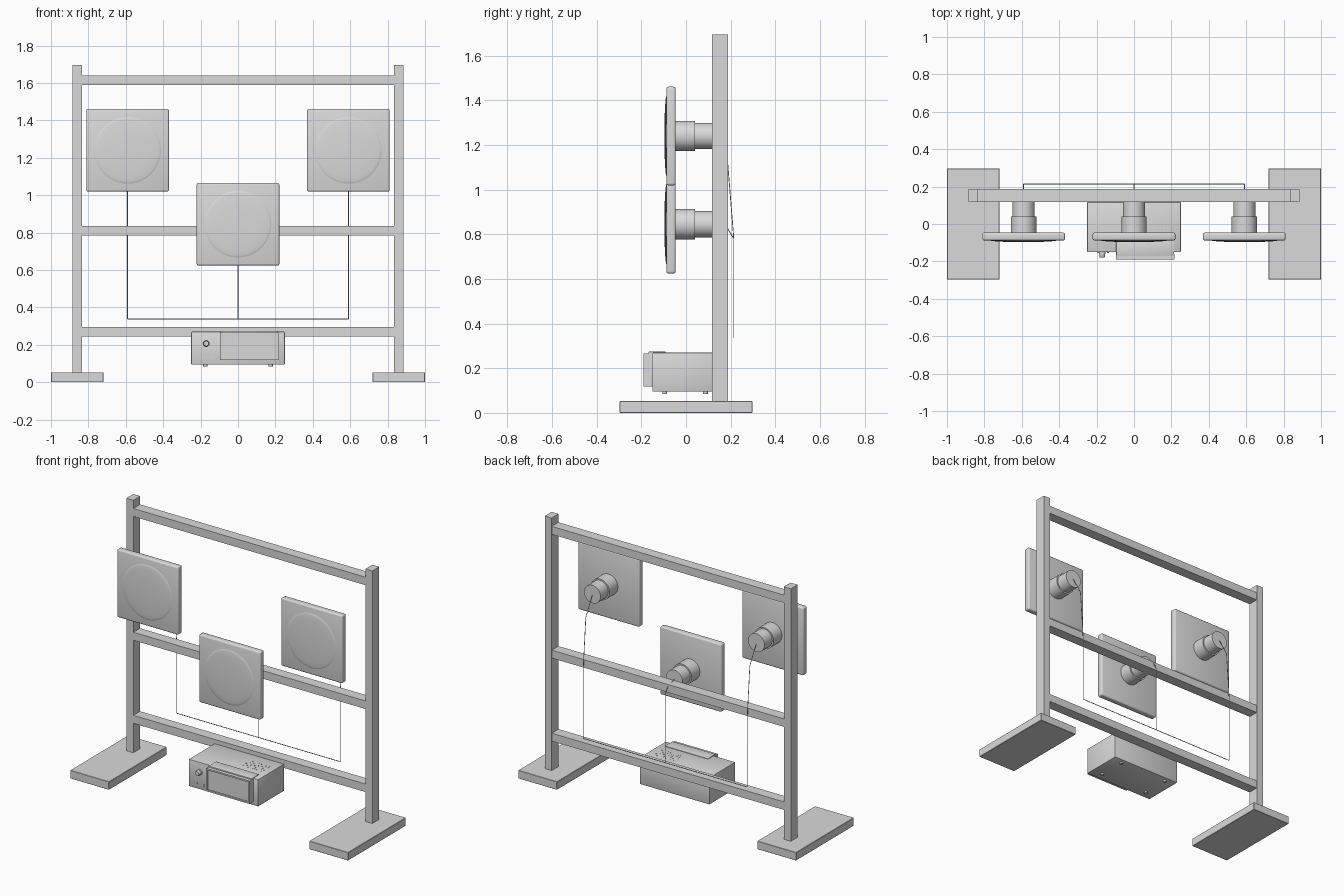
import bpy, bmesh, math
from mathutils import Vector, Matrix

if "Cube" in bpy.data.objects:
    bpy.data.objects.remove(bpy.data.objects["Cube"])

grey = bpy.data.materials.new("light grey")
grey.diffuse_color = (0.7, 0.7, 0.7, 1)
grey.use_nodes = True
grey.node_tree.nodes["Principled BSDF"].inputs["Base Color"].default_value = grey.diffuse_color


def finish(name, bm, smooth=False):
    mesh = bpy.data.meshes.new(name)
    bmesh.ops.recalc_face_normals(bm, faces=bm.faces[:])
    bm.to_mesh(mesh)
    bm.free()
    mesh.materials.append(grey)
    ob = bpy.data.objects.new(name, mesh)
    bpy.context.collection.objects.link(ob)
    if smooth:
        bpy.ops.object.select_all(action='DESELECT')
        ob.select_set(True)
        bpy.context.view_layer.objects.active = ob
        bpy.ops.object.shade_smooth_by_angle(angle=math.radians(35))
    return ob


def box(name, x, y, z, bevel=0.0, segments=2, recess=None):
    """Box from three ranges; recess = (rim width, depth) sinks the front face."""
    bm = bmesh.new()
    size = [b - a for a, b in (x, y, z)]
    mid = [(a + b) / 2 for a, b in (x, y, z)]
    bmesh.ops.create_cube(bm, size=1, matrix=Matrix.Translation(mid) @ Matrix.Diagonal((*size, 1)))
    if recess:
        bm.normal_update()
        front = min(bm.faces, key=lambda f: f.calc_center_median().y)
        bmesh.ops.inset_region(bm, faces=[front], thickness=recess[0])
        new = bmesh.ops.extrude_face_region(bm, geom=[front])
        verts = [g for g in new["geom"] if isinstance(g, bmesh.types.BMVert)]
        bmesh.ops.translate(bm, verts=verts, vec=(0, recess[1], 0))
        if front.is_valid:
            bm.faces.remove(front)
    if bevel:
        bmesh.ops.bevel(bm, geom=bm.edges[:], offset=bevel, segments=segments,
                        profile=0.5, affect='EDGES')
    return finish(name, bm, bevel > 0)


def lathe(name, centre, profile, steps=40, axis='y'):
    """Turn (radius, distance) pairs around the y or z axis through centre."""
    bm = bmesh.new()
    verts = [bm.verts.new((r, d, 0)) for r, d in profile]
    edges = [bm.edges.new(p) for p in zip(verts, verts[1:])]
    bmesh.ops.spin(bm, geom=verts + edges, cent=(0, 0, 0), axis=(0, 1, 0),
                   angle=math.tau, steps=steps)
    bmesh.ops.remove_doubles(bm, verts=bm.verts[:], dist=1e-5)
    if axis == 'z':
        bmesh.ops.rotate(bm, verts=bm.verts[:], matrix=Matrix.Rotation(math.pi / 2, 3, 'X'))
    bmesh.ops.translate(bm, verts=bm.verts[:], vec=centre)
    return finish(name, bm, True)


def cable(name, points, radius=0.0022):
    curve = bpy.data.curves.new(name, 'CURVE')
    curve.dimensions = '3D'
    curve.bevel_depth = radius
    curve.bevel_resolution = 1
    curve.use_fill_caps = True
    spline = curve.splines.new('POLY')
    spline.points.add(len(points) - 1)
    for p, co in zip(spline.points, points):
        p.co = (*co, 1)
    curve.materials.append(grey)
    bpy.context.collection.objects.link(bpy.data.objects.new(name, curve))


# Frame: feet, posts and three rails
for side, s in (("left", -1), ("right", 1)):
    box(side + "_foot", sorted((s * 0.72, s)), (-0.297, 0.297), (0, 0.053), 0.002, 1)
    box(side + "_post", sorted((s * 0.835, s * 0.885)), (0.117, 0.187), (0.05, 1.695))
for name, z in (("bottom", 0.27), ("middle", 0.81), ("top", 1.615)):
    box(name + "_rail", (-0.884, 0.884), (0.1175, 0.1865), (z - 0.026, z + 0.026))

# Square drum pads with a shallow domed target, a stepped mount and a cable
for name, x, z in (("left", -0.59, 1.24), ("right", 0.59, 1.24), ("centre", 0, 0.845)):
    box(name + "_pad", (x - 0.221, x + 0.221), (-0.088, -0.046), (z - 0.221, z + 0.221), 0.01, 3)
    dome = [(0.18 * math.sin(t * math.pi / 16), -0.087 - 0.01 * math.cos(t * math.pi / 16))
            for t in range(9)]
    lathe(name + "_pad_dome", (x, 0, z), dome)
    lathe(name + "_mount", (x, 0, z),
          [(0, -0.047), (0.068, -0.047), (0.068, 0.04), (0.059, 0.04), (0.059, 0.12), (0, 0.12)])
    bend = [(x, 0.187, z - 0.125)] if x else [(x, 0.187, z - 0.02)]
    cable(name + "_cable", [(x, 0.118, z)] + bend + [(x, 0.214, 0.78), (x, 0.214, 0.338)])
cable("cross_cable", [(-0.59, 0.214, 0.338), (0.59, 0.214, 0.338)])

# Control unit: case, screen housing and screen with a sunken face
box("control_case", (-0.25, 0.25), (-0.15, 0.117), (0.095, 0.27), 0.003)
box("screen_housing", (-0.095, 0.215), (-0.168, -0.09), (0.118, 0.274), 0.002)
box("screen_frame", (-0.097, 0.217), (-0.19, -0.16), (0.118, 0.267), recess=(0.014, 0.008))

# Knob, buttons, case feet and top vents
lathe("control_knob", (-0.17, 0, 0.207),
      [(0, -0.178), (0.013, -0.178), (0.015, -0.175), (0.016, -0.16), (0.018, -0.16),
       (0.018, -0.149), (0, -0.149)], 24)
for x in (-0.19, -0.14):
    lathe("control_button", (x, 0, 0.13), [(0, -0.156), (0.005, -0.156), (0.005, -0.149), (0, -0.149)], 12)
for x in (-0.175, 0.175):
    for y in (-0.095, 0.087):
        lathe("case_foot", (x, y, 0.091), [(0, -0.006), (0.011, -0.006), (0.011, 0.005), (0, 0.005)], 16, 'z')
for i in range(8):
    for j in range(5):
        lathe("case_vent", (0.06 + i * 0.02, -0.04 + j * 0.02, 0.27),
              [(0, -0.001), (0.005, -0.001), (0.005, 0.001), (0, 0.001)], 8, 'z')
